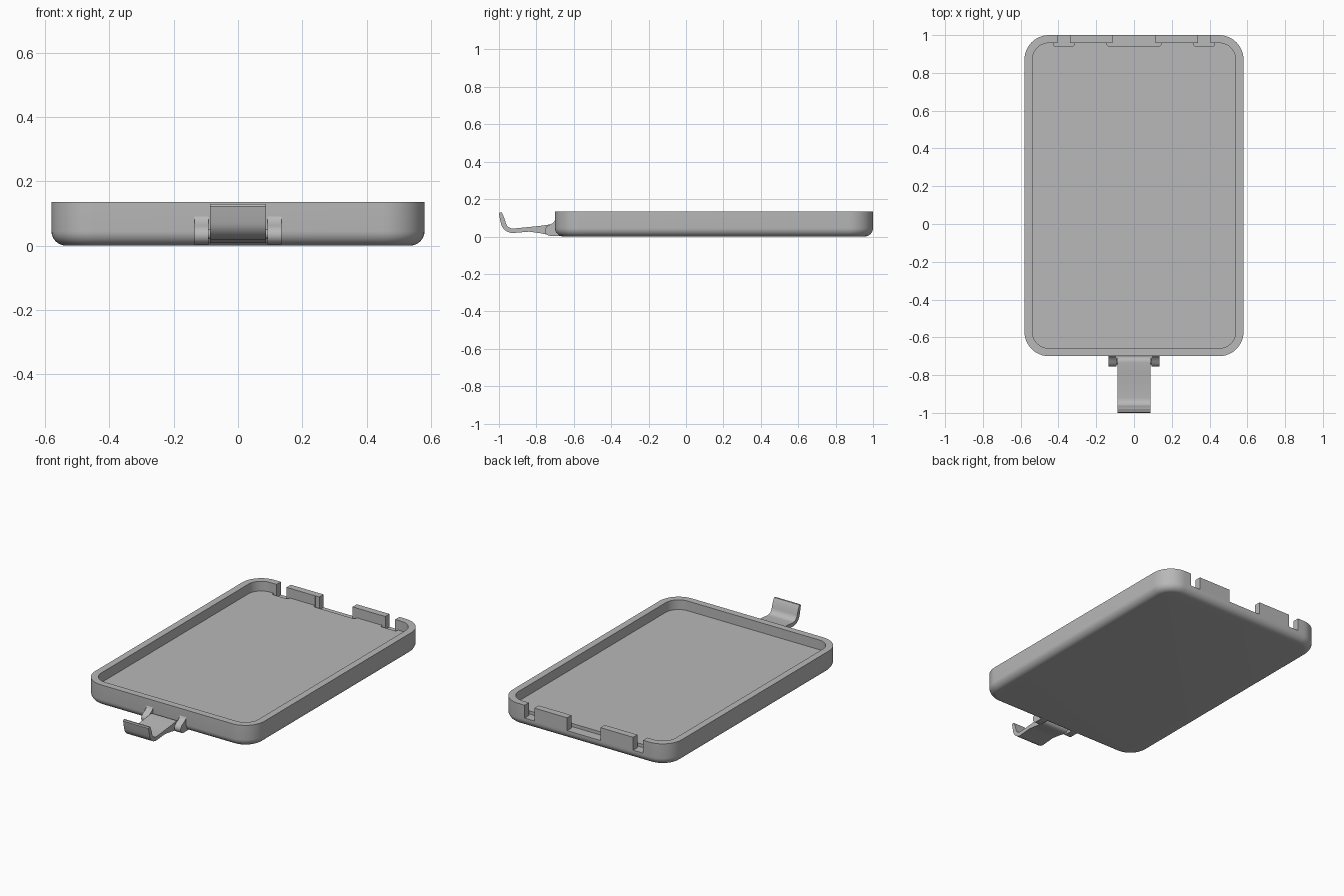
import bpy, bmesh, math

if "Cube" in bpy.data.objects:
    bpy.data.objects.remove(bpy.data.objects["Cube"])

grey = bpy.data.materials.new("plain grey")
grey.diffuse_color = (0.48, 0.48, 0.48, 1)
grey.use_nodes = True
grey.node_tree.nodes["Principled BSDF"].inputs["Base Color"].default_value = grey.diffuse_color


def finish(name, bm, angle=35):
    bmesh.ops.recalc_face_normals(bm, faces=bm.faces)
    me = bpy.data.meshes.new(name)
    bm.to_mesh(me)
    bm.free()
    me.materials.append(grey)
    ob = bpy.data.objects.new(name, me)
    bpy.context.collection.objects.link(ob)
    smooth(ob, angle)
    return ob


def smooth(ob, angle=35):
    bpy.ops.object.select_all(action='DESELECT')
    ob.select_set(True)
    bpy.context.view_layer.objects.active = ob
    bpy.ops.object.shade_smooth_by_angle(angle=math.radians(angle))


def prism(name, pts, axis, lo, hi):
    """Extrude a 2D outline along x (points are y,z) or z (points are x,y)."""
    bm = bmesh.new()
    place = (lambda a, b, t: (t, a, b)) if axis == 'x' else (lambda a, b, t: (a, b, t))
    rings = [[bm.verts.new(place(a, b, t)) for a, b in pts] for t in (lo, hi)]
    n = len(pts)
    for i in range(n):
        j = (i + 1) % n
        bm.faces.new((rings[0][i], rings[0][j], rings[1][j], rings[1][i]))
    bm.faces.new(rings[0])
    bm.faces.new(rings[1])
    return finish(name, bm)


def rounded_rect(inset, z, seg=12):
    hx, y0, y1 = 0.58 - inset, -0.70 + inset, 1.0 - inset
    r = 0.13 - inset
    out = []
    for k, (cx, cy) in enumerate([(hx - r, y1 - r), (-hx + r, y1 - r),
                                  (-hx + r, y0 + r), (hx - r, y0 + r)]):
        for i in range(seg + 1):
            a = math.pi / 2 * (k + i / seg)
            out.append((cx + r * math.cos(a), cy + r * math.sin(a), z))
    return out


# Tray: rounded bottom edge, vertical wall, flat rim and sunken floor
FLOOR, TOP, R = 0.075, 0.135, 0.045
levels = []
for i in range(9):
    a = math.pi / 2 * i / 8
    levels.append((R * (1 - math.sin(a)), R * (1 - math.cos(a))))
levels += [(0, TOP), (0.042, TOP), (0.042, FLOOR)]
bm = bmesh.new()
rings = [[bm.verts.new(p) for p in rounded_rect(*lv)] for lv in levels]
n = len(rings[0])
for r0, r1 in zip(rings, rings[1:]):
    for i in range(n):
        j = (i + 1) % n
        bm.faces.new((r0[i], r0[j], r1[j], r1[i]))
bm.faces.new(rings[0])
bm.faces.new(rings[-1])
tray = finish("tray", bm)

# Notches in the back wall, each with a wider shallow pocket in the floor
for cx, a, b in [(-0.372, 0.034, 0.055), (0, 0.114, 0.142), (0.372, 0.034, 0.055)]:
    half = [(a, 1.1), (a, 0.959), (b, 0.959), (b, 0.948), (b - 0.008, 0.94)]
    pts = [(cx + x, y) for x, y in half] + [(cx - x, y) for x, y in reversed(half)]
    cutter = prism("notch_cutter", pts, 'z', 0.055, 0.25)
    cutter.hide_render = True
    mod = tray.modifiers.new("notch", 'BOOLEAN')
    mod.object, mod.operation, mod.solver = cutter, 'DIFFERENCE', 'EXACT'
    bpy.context.view_layer.objects.active = tray
    bpy.ops.object.modifier_apply(modifier=mod.name)
    bpy.data.objects.remove(cutter)
smooth(tray)

# Hinge lugs on the front wall
lug = [(-0.67, 0.10), (-0.699, 0.092), (-0.704, 0.082), (-0.713, 0.072),
       (-0.73, 0.062), (-0.743, 0.055), (-0.752, 0.044), (-0.755, 0.032),
       (-0.752, 0.02), (-0.744, 0.01), (-0.73, 0.004), (-0.67, 0.004)]
for name, lo, hi in [("left_lug", -0.135, -0.092), ("right_lug", 0.092, 0.135)]:
    prism(name, lug, 'x', lo, hi)

# Hinge pin
pin = [(-0.728 + 0.015 * math.cos(math.tau * i / 20),
        0.036 + 0.015 * math.sin(math.tau * i / 20)) for i in range(20)]
prism("hinge_pin", pin, 'x', -0.11, 0.11)

# Latch: round hinge end, tapering plate and upturned hook
pts = [(-0.728 + 0.028 * math.cos(math.radians(d)),
        0.036 + 0.028 * math.sin(math.radians(d))) for d in range(-100, 101, 20)]
pts += [(-0.78, 0.057), (-0.84, 0.051), (-0.92, 0.043)]
pts += [(-0.925 - 0.04 * math.sin(math.radians(d)),
         0.083 - 0.04 * math.cos(math.radians(d))) for d in range(10, 81, 10)]
pts += [(-0.972, 0.10), (-0.982, 0.123), (-0.986, 0.129), (-0.996, 0.129),
        (-1.0, 0.122), (-0.997, 0.105)]
pts += [(-0.925 - 0.066 * math.sin(math.radians(d)),
         0.083 - 0.064 * math.cos(math.radians(d))) for d in range(80, -1, -10)]
pts += [(-0.84, 0.026), (-0.78, 0.018)]
prism("latch", pts, 'x', -0.087, 0.087)
